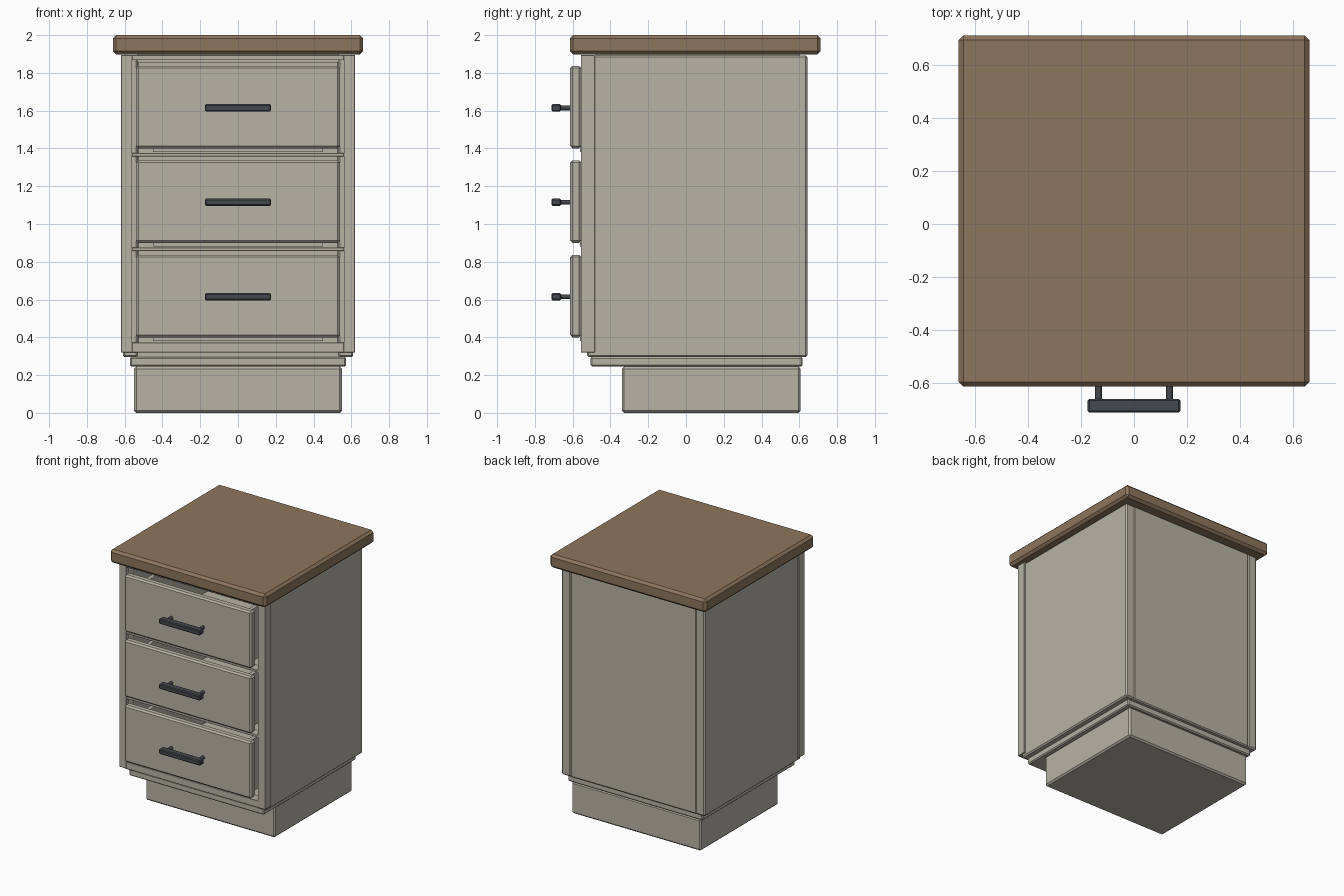
import bpy, bmesh
from mathutils import Vector, Matrix

if "Cube" in bpy.data.objects:
    bpy.data.objects.remove(bpy.data.objects["Cube"])


def material(name, color):
    m = bpy.data.materials.new(name)
    m.diffuse_color = (*color, 1)
    m.use_nodes = True
    m.node_tree.nodes["Principled BSDF"].inputs["Base Color"].default_value = m.diffuse_color
    return m


PAINT = material("warm_grey_paint", (0.47, 0.45, 0.38))
WOOD = material("brown_wood", (0.27, 0.18, 0.11))
METAL = material("dark_metal", (0.06, 0.065, 0.075))


def finish(name, bm, mat):
    me = bpy.data.meshes.new(name)
    bm.to_mesh(me)
    bm.free()
    me.materials.append(mat)
    ob = bpy.data.objects.new(name, me)
    bpy.context.collection.objects.link(ob)
    return ob


def box(name, x, y, z, mat=PAINT, bevel=0.008):
    """Chamfered box from (min, max) ranges."""
    lo, hi = Vector((x[0], y[0], z[0])), Vector((x[1], y[1], z[1]))
    bm = bmesh.new()
    bmesh.ops.create_cube(bm, size=1, matrix=Matrix.LocRotScale((lo + hi) / 2, None, hi - lo))
    if bevel:
        bmesh.ops.bevel(bm, geom=bm.edges[:], offset=bevel, segments=1, affect='EDGES')
    return finish(name, bm, mat)


def post(name, x, y, z, radius):
    """Round post running along y."""
    bm = bmesh.new()
    mat = Matrix.Translation((x, sum(y) / 2, z)) @ Matrix.Rotation(1.570796, 4, 'X')
    bmesh.ops.create_cone(bm, cap_ends=True, segments=12, radius1=radius, radius2=radius,
                          depth=y[1] - y[0], matrix=mat)
    ob = finish(name, bm, METAL)
    for p in ob.data.polygons:
        p.use_smooth = len(p.vertices) == 4


def pair(name, x, y, z, **kw):
    """Matching left and right boxes."""
    box(name + "_right", x, y, z, **kw)
    box(name + "_left", (-x[1], -x[0]), y, z, **kw)


# Countertop
box("countertop", (-0.663, 0.663), (-0.615, 0.713), (1.897, 2.0), WOOD, 0.018)

# Recessed plinth and base plate
box("plinth", (-0.55, 0.55), (-0.34, 0.607), (0.0, 0.245), bevel=0.012)
box("base_plate", (-0.573, 0.573), (-0.505, 0.617), (0.245, 0.297))

# Carcass panels
pair("side_panel", (0.53, 0.61), (-0.525, 0.642), (0.295, 1.893), bevel=0.01)
box("back_panel", (-0.535, 0.535), (0.57, 0.64), (0.295, 1.893))
box("bottom_panel", (-0.535, 0.535), (-0.48, 0.6), (0.295, 0.36), bevel=0)
box("top_panel", (-0.535, 0.535), (-0.48, 0.6), (1.855, 1.897), bevel=0)

# Face frame around the drawers
FRAME_Y = (-0.557, -0.483)
pair("frame_stile", (0.56, 0.62), FRAME_Y, (0.32, 1.895), bevel=0.002)
rails = {"bottom": (0.32, 0.373), "lower": (0.858, 0.876),
         "upper": (1.358, 1.375), "top": (1.867, 1.895)}
for key, z in rails.items():
    box("frame_rail_" + key, (-0.561, 0.561), FRAME_Y, z, bevel=0.002)

# Three drawers with boxes and bar handles
for i, z0 in enumerate((0.40, 0.90, 1.40)):
    tag = f"_{i + 1}"
    zc = z0 + 0.215
    box("drawer_front" + tag, (-0.54, 0.54), (-0.613, -0.555), (z0, z0 + 0.437), bevel=0.012)
    box_z = (z0 - 0.02, z0 + 0.38)
    pair("drawer_side" + tag, (0.42, 0.45), (-0.56, 0.5), box_z, bevel=0)
    box("drawer_back" + tag, (-0.42, 0.42), (0.47, 0.5), box_z, bevel=0)
    box("drawer_bottom" + tag, (-0.42, 0.42), (-0.56, 0.47), (z0 - 0.02, z0 + 0.02), bevel=0)
    box("handle_bar" + tag, (-0.175, 0.175), (-0.713, -0.661), (zc - 0.019, zc + 0.019), METAL, 0.006)
    for s, side in ((-1, "_left"), (1, "_right")):
        post("handle_post" + tag + side, s * 0.134, (-0.67, -0.605), zc, 0.013)
